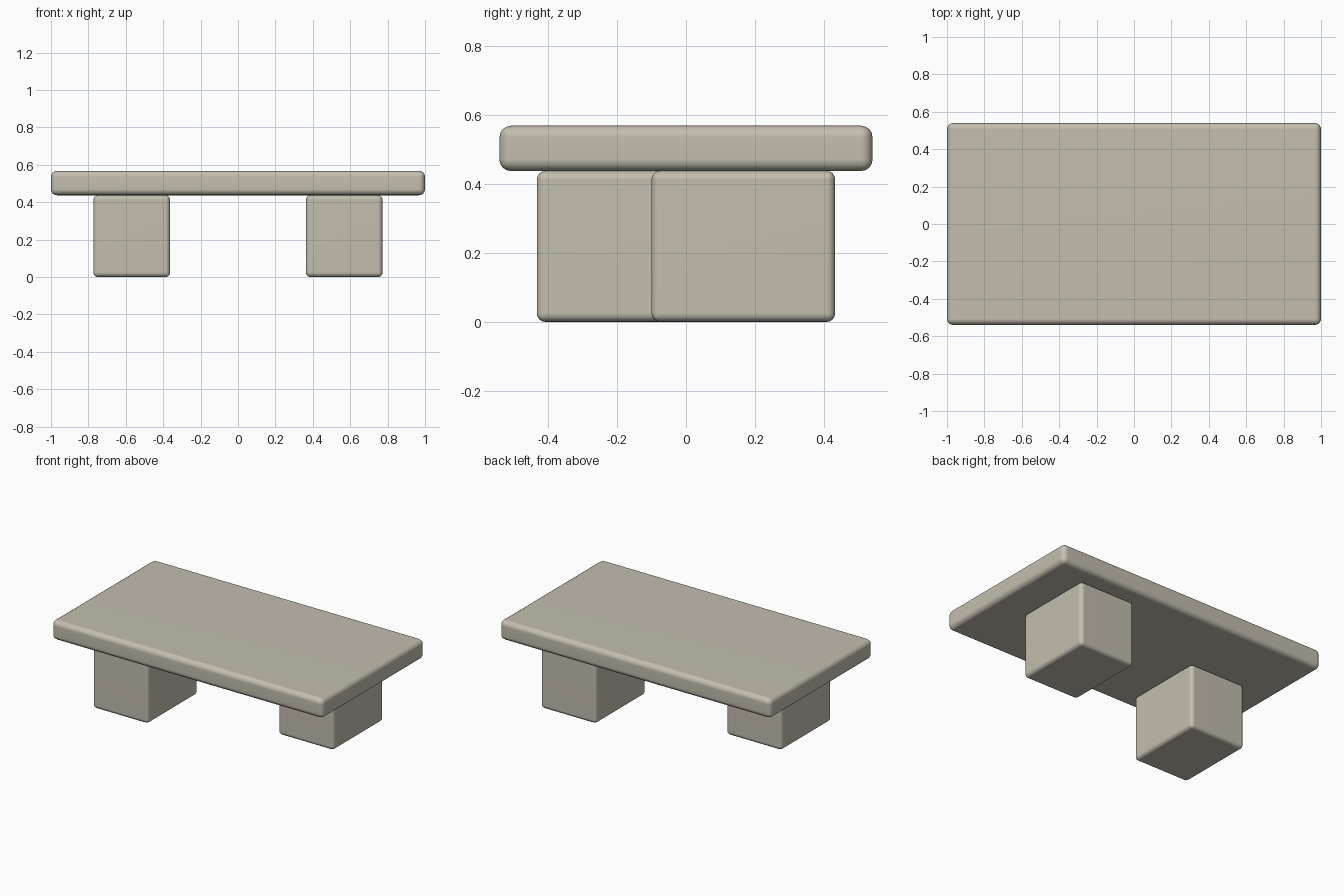
import bpy
import bmesh
from mathutils import Vector

default = bpy.data.objects.get("Cube")
if default:
    bpy.data.objects.remove(default, do_unlink=True)

# Single warm stone colour
stone = bpy.data.materials.new("warm_grey_stone")
stone.use_nodes = True
colour = (0.546, 0.515, 0.429, 1.0)
stone.diffuse_color = colour
stone.node_tree.nodes["Principled BSDF"].inputs["Base Color"].default_value = colour


def rounded_box(name, low, high, radius):
    """Box between two corners, with rounded edges and smooth shading."""
    low, high = Vector(low), Vector(high)
    mesh = bpy.data.meshes.new(name)
    bm = bmesh.new()
    bmesh.ops.create_cube(bm, size=1)
    bmesh.ops.scale(bm, vec=high - low, verts=bm.verts)
    bmesh.ops.bevel(bm, geom=bm.edges[:], offset=radius, segments=4,
                    profile=0.5, affect='EDGES')
    for face in bm.faces:
        face.smooth = True
    bm.to_mesh(mesh)
    bm.free()
    obj = bpy.data.objects.new(name, mesh)
    obj.location = (low + high) / 2
    mesh.materials.append(stone)
    bpy.context.collection.objects.link(obj)
    # Keep the large faces flat next to the rounded edges
    mod = obj.modifiers.new("flat_faces", 'WEIGHTED_NORMAL')
    mod.keep_sharp = True
    return obj


TOP_OF_LEGS = 0.437

# Table top
rounded_box("table_top", (-1, -0.54, TOP_OF_LEGS), (1, 0.54, 0.568), 0.033)

# Two block legs, offset diagonally: the left one back, the right one forward
left_leg = rounded_box("left_leg", (0.363, -0.10, 0), (0.773, 0.432, TOP_OF_LEGS), 0.025)
right_leg = left_leg.copy()
right_leg.name = "right_leg"
right_leg.location.x *= -1
right_leg.location.y *= -1
bpy.context.collection.objects.link(right_leg)
